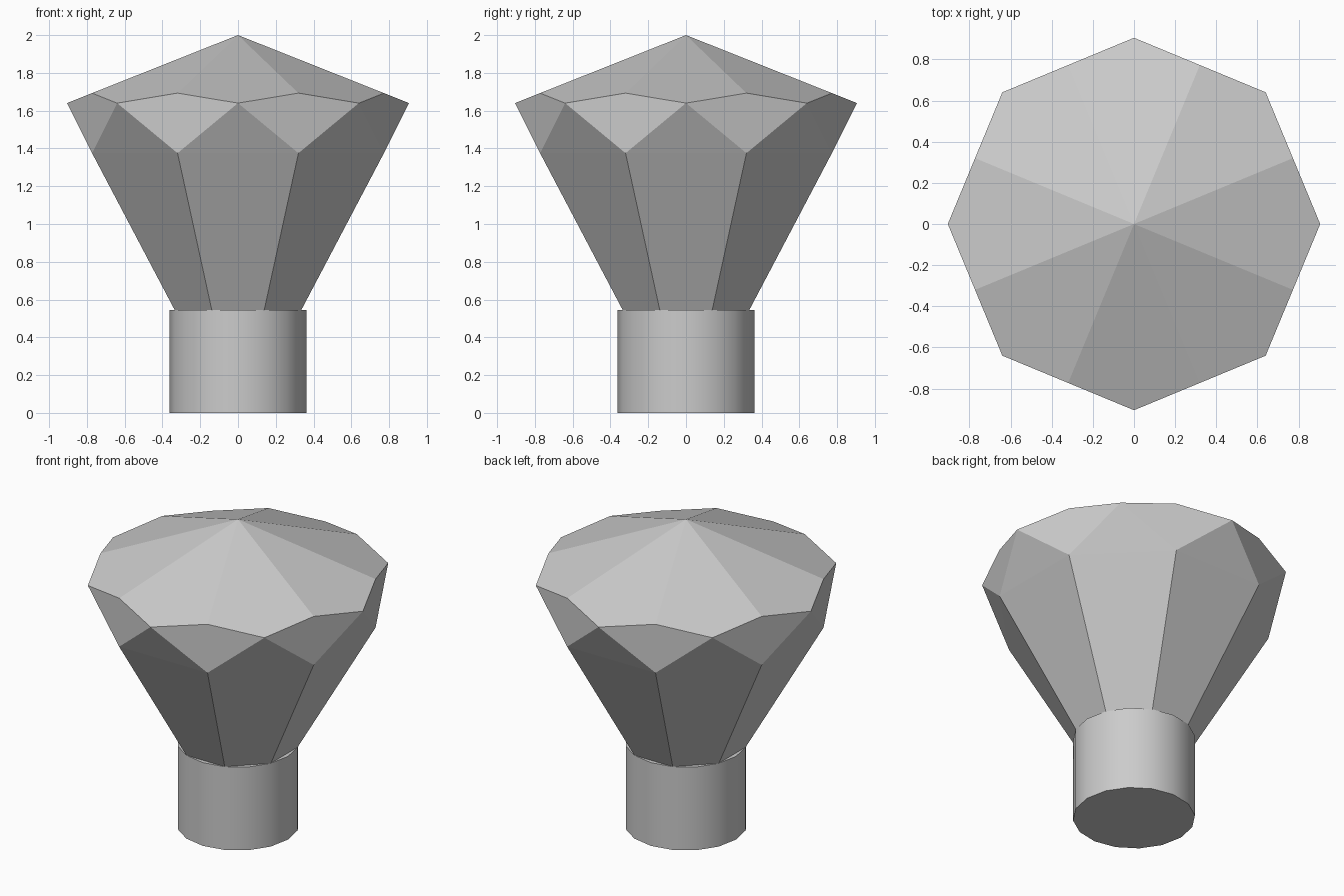
import bpy, bmesh, math

if "Cube" in bpy.data.objects:
    bpy.data.objects.remove(bpy.data.objects["Cube"])

grey = bpy.data.materials.new("plain grey")
grey.diffuse_color = (0.6, 0.6, 0.6, 1)
grey.use_nodes = True
grey.node_tree.nodes["Principled BSDF"].inputs["Base Color"].default_value = grey.diffuse_color

STEP = math.pi / 8           # 22.5 degrees
R = 0.905                    # girdle corner radius
MID = R * math.cos(STEP)     # girdle mid-edge radius
STEM_R, STEM_H = 0.363, 0.545


def ring(bm, radius, z, half):
    """Eight vertices; half=1 turns the ring by 22.5 degrees."""
    return [bm.verts.new((radius * math.cos((2 * i + half) * STEP),
                          radius * math.sin((2 * i + half) * STEP), z))
            for i in range(8)]


def finish(bm, name):
    bmesh.ops.recalc_face_normals(bm, faces=bm.faces)
    mesh = bpy.data.meshes.new(name)
    bm.to_mesh(mesh)
    bm.free()
    mesh.materials.append(grey)
    obj = bpy.data.objects.new(name, mesh)
    bpy.context.collection.objects.link(obj)
    return obj


# Faceted gem head
bm = bmesh.new()
base = ring(bm, STEM_R, STEM_H, 1)
low = ring(bm, MID, 1.375, 1)
corner = ring(bm, R, 1.64, 0)
high = ring(bm, MID, 1.693, 1)
apex = bm.verts.new((0, 0, 2))
for i in range(8):
    p, n = i - 1, (i + 1) % 8
    bm.faces.new((base[p], base[i], low[i], low[p]))         # lower panel
    bm.faces.new((low[p], low[i], corner[i]))                # panel tip
    bm.faces.new((low[i], corner[n], high[i], corner[i]))    # upright kite
    bm.faces.new((high[p], corner[i], high[i], apex))        # crown facet
bm.faces.new(base)
finish(bm, "gem_head")

# Round stem
bm = bmesh.new()
bmesh.ops.create_cone(bm, cap_ends=True, segments=16, radius1=STEM_R,
                      radius2=STEM_R, depth=STEM_H)
# Align a vertex with the axes and rest it on the ground
first = max((v.co for v in bm.verts), key=lambda c: c.x)
turn = -math.atan2(first.y, first.x)
for v in bm.verts:
    a = math.atan2(v.co.y, v.co.x) + turn
    v.co = (STEM_R * math.cos(a), STEM_R * math.sin(a), v.co.z + STEM_H / 2)
stem = finish(bm, "stem")
bpy.context.view_layer.objects.active = stem
stem.select_set(True)
bpy.ops.object.shade_smooth_by_angle(angle=math.radians(30))
